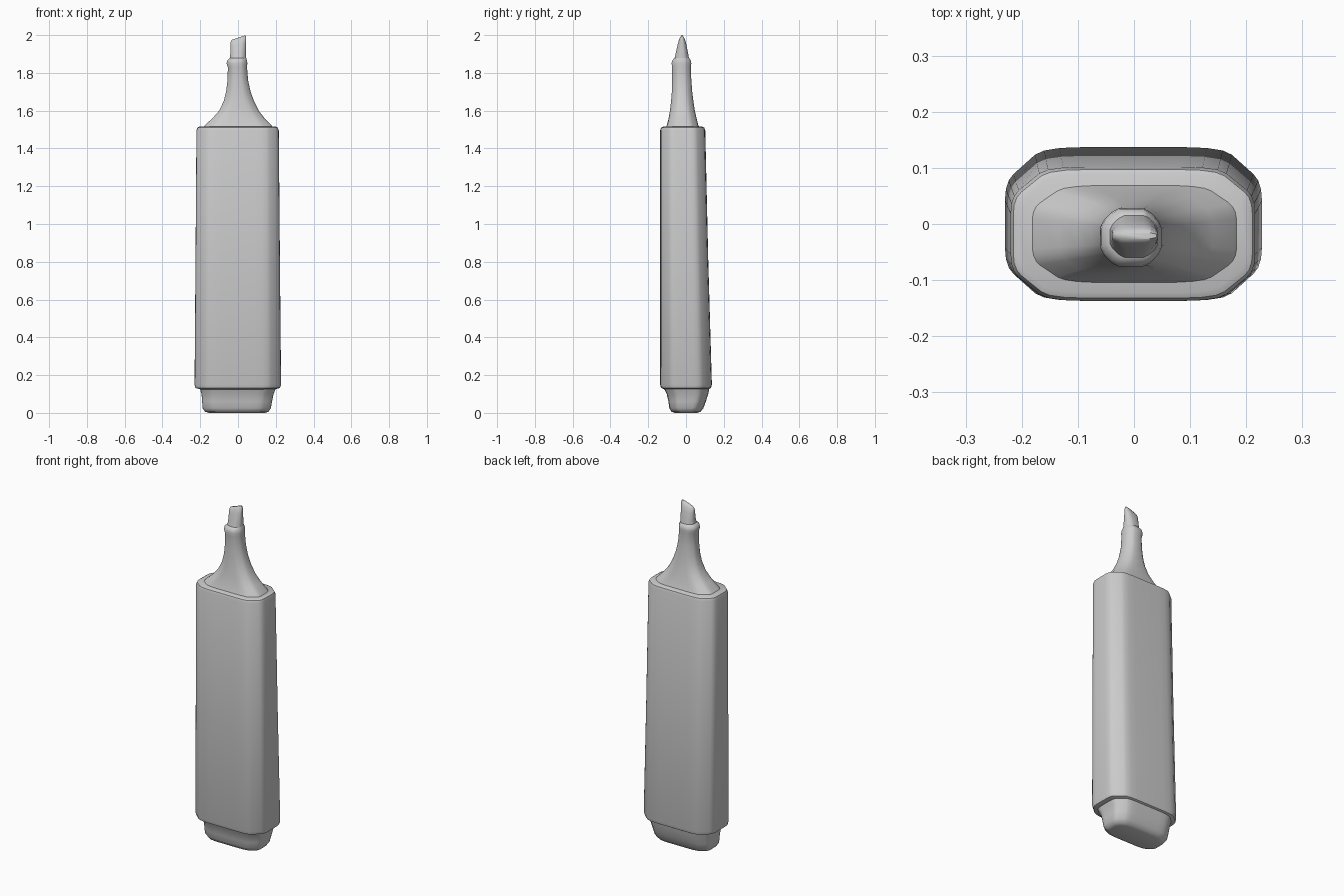
import bpy
import bmesh
import math
from mathutils import Vector

cube = bpy.data.objects.get("Cube")
if cube:
    bpy.data.objects.remove(cube, do_unlink=True)

GREY = (0.6, 0.6, 0.6, 1.0)
grey = bpy.data.materials.new("plain grey")
grey.use_nodes = True
grey.diffuse_color = GREY
grey.node_tree.nodes["Principled BSDF"].inputs["Base Color"].default_value = GREY


def unit_outline(a=0.55, b=0.7, round_off=0.22, steps=4):
    """Octagon in a unit square with softened corners."""
    half = [(1, -a), (1, a), (b, 1), (-b, 1)]
    corners = [Vector(p) for p in half] + [-Vector(p) for p in half]
    points = []
    for i, corner in enumerate(corners):
        start = corner.lerp(corners[i - 1], round_off)
        end = corner.lerp(corners[(i + 1) % 8], round_off)
        for k in range(steps):
            t = k / (steps - 1)
            points.append(start.lerp(corner, t).lerp(corner.lerp(end, t), t))
    return points


OUTLINE = unit_outline()


def loft(name, sections, sharp=40):
    """Skin rings given as (z, x0, x1, y0, y1, roundness, slope)."""
    bm = bmesh.new()
    rings = []
    for z, x0, x1, y0, y1, roundness, slope in sections:
        ring = []
        for p in OUTLINE:
            q = p.lerp(p.normalized(), roundness)
            x = (x0 + x1) / 2 + q.x * (x1 - x0) / 2
            y = (y0 + y1) / 2 + q.y * (y1 - y0) / 2
            ring.append(bm.verts.new((x, y, z + slope * x)))
        rings.append(ring)
    n = len(OUTLINE)
    for low, high in zip(rings, rings[1:]):
        for i in range(n):
            j = (i + 1) % n
            bm.faces.new((low[i], low[j], high[j], high[i]))
    bm.faces.new(rings[0][::-1])
    bm.faces.new(rings[-1])
    bmesh.ops.recalc_face_normals(bm, faces=bm.faces)
    mesh = bpy.data.meshes.new(name)
    bm.to_mesh(mesh)
    bm.free()
    mesh.materials.append(grey)
    obj = bpy.data.objects.new(name, mesh)
    bpy.context.collection.objects.link(obj)
    bpy.ops.object.select_all(action='DESELECT')
    obj.select_set(True)
    bpy.context.view_layer.objects.active = obj
    bpy.ops.object.shade_smooth_by_angle(angle=math.radians(sharp))
    return obj


# Long tapering barrel with softened rims
loft("barrel", [
    (0.125, -0.20, 0.195, -0.115, 0.12, 0, 0),
    (0.132, -0.226, 0.222, -0.132, 0.132, 0, 0),
    (0.15, -0.23, 0.228, -0.137, 0.137, 0, 0),
    (0.8, -0.225, 0.222, -0.137, 0.118, 0, 0),
    (1.495, -0.22, 0.216, -0.137, 0.102, 0, 0),
    (1.51, -0.215, 0.211, -0.132, 0.097, 0, 0),
    (1.515, -0.205, 0.201, -0.122, 0.088, 0, 0),
])

# Plug at the bottom end
loft("end_plug", [
    (0.0, -0.155, 0.145, -0.06, 0.06, 0.2, 0),
    (0.006, -0.175, 0.162, -0.078, 0.077, 0.1, 0),
    (0.025, -0.187, 0.174, -0.088, 0.092, 0, 0),
    (0.06, -0.19, 0.18, -0.093, 0.105, 0, 0),
    (0.1, -0.193, 0.188, -0.102, 0.118, 0, 0),
    (0.14, -0.205, 0.205, -0.122, 0.125, 0, 0),
], 60)

# Flared shoulder narrowing into a round neck with a collar
loft("neck", [
    (1.505, -0.19, 0.19, -0.108, 0.073, 0.1, 0),
    (1.525, -0.175, 0.178, -0.102, 0.066, 0.2, 0),
    (1.56, -0.137, 0.143, -0.094, 0.058, 0.4, 0),
    (1.6, -0.103, 0.113, -0.088, 0.05, 0.65, 0),
    (1.65, -0.079, 0.088, -0.083, 0.043, 0.9, 0),
    (1.7, -0.066, 0.07, -0.079, 0.037, 1, 0),
    (1.76, -0.058, 0.056, -0.077, 0.032, 1, 0),
    (1.83, -0.056, 0.05, -0.077, 0.029, 1, 0),
    (1.85, -0.063, 0.052, -0.08, 0.032, 1, 0),
    (1.865, -0.06, 0.05, -0.077, 0.03, 1, 0),
    (1.88, -0.045, 0.045, -0.064, 0.019, 1, 0),
], 60)

# Slanted chisel nib
loft("nib", [
    (1.87, -0.046, 0.045, -0.065, 0.02, 1, 0),
    (1.91, -0.042, 0.044, -0.055, 0.012, 1, 0.1),
    (1.95, -0.041, 0.044, -0.045, 0.003, 0.9, 0.2),
    (1.975, -0.04, 0.044, -0.036, -0.006, 0.7, 0.3),
    (1.986, -0.034, 0.041, -0.027, -0.015, 0.5, 0.34),
], 60)
